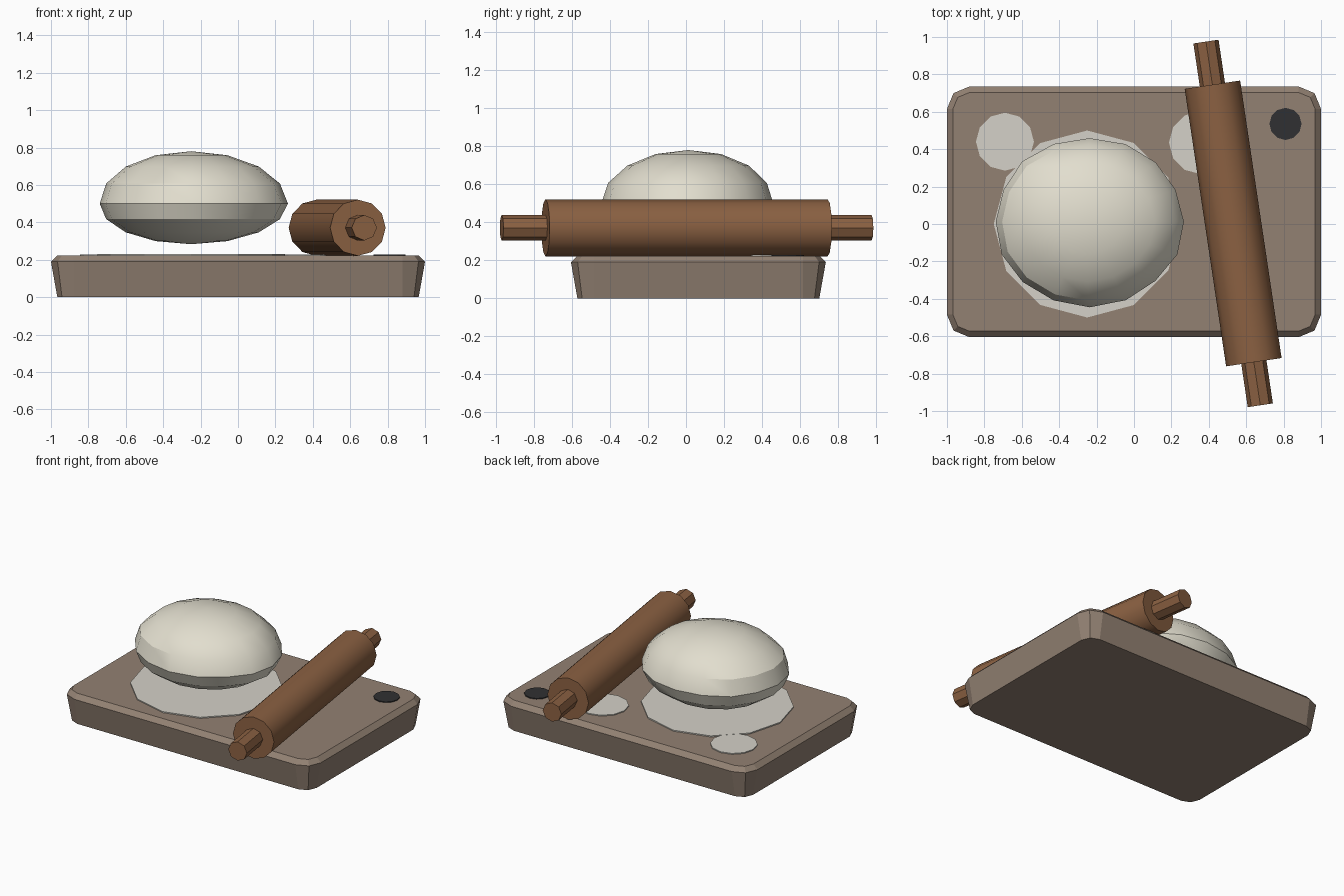
import bpy, bmesh
from math import radians, sin, cos, pi

if "Cube" in bpy.data.objects:
    bpy.data.objects.remove(bpy.data.objects["Cube"])


def material(name, rgb):
    m = bpy.data.materials.new(name)
    m.diffuse_color = (*rgb, 1)
    m.use_nodes = True
    m.node_tree.nodes["Principled BSDF"].inputs["Base Color"].default_value = m.diffuse_color
    return m


BOARD = material("board_wood", (0.29, 0.22, 0.17))
PIN = material("pin_wood", (0.26, 0.12, 0.055))
DOUGH = material("dough_cream", (0.76, 0.73, 0.62))
FLOUR = material("flour_white", (0.66, 0.64, 0.58))
DARK = material("dark_spot", (0.03, 0.03, 0.032))


def add_object(name, bm, mat, smooth=None):
    bmesh.ops.recalc_face_normals(bm, faces=bm.faces)
    me = bpy.data.meshes.new(name)
    bm.to_mesh(me)
    bm.free()
    me.materials.append(mat)
    ob = bpy.data.objects.new(name, me)
    bpy.context.collection.objects.link(ob)
    if smooth:
        bpy.ops.object.select_all(action='DESELECT')
        ob.select_set(True)
        bpy.context.view_layer.objects.active = ob
        bpy.ops.object.shade_smooth_by_angle(angle=radians(smooth))
    return ob


def cylinder(name, sides, radius, depth, loc, mat, rot=(0, 0, 0), smooth=None):
    bm = bmesh.new()
    bmesh.ops.create_cone(bm, cap_ends=True, segments=sides,
                          radius1=radius, radius2=radius, depth=depth)
    ob = add_object(name, bm, mat, smooth)
    ob.location = loc
    ob.rotation_euler = rot
    return ob


# Board: rounded rectangle lofted through three levels (taper and top bevel)
def board_ring(bm, z, inset):
    hx, hy, cy, r = 1.0, 0.67, 0.065, 0.12
    ring = []
    for k, (sx, sy) in enumerate([(1, 1), (-1, 1), (-1, -1), (1, -1)]):
        for step in range(3):
            a = k * pi / 2 + step * pi / 4
            ring.append(bm.verts.new((sx * (hx - r) + (r - inset) * cos(a),
                                      cy + sy * (hy - r) + (r - inset) * sin(a), z)))
    return ring


bm = bmesh.new()
rings = [board_ring(bm, z, i) for z, i in [(0, 0.034), (0.19, 0), (0.222, 0.032)]]
n = len(rings[0])
for low, high in zip(rings, rings[1:]):
    for i in range(n):
        j = (i + 1) % n
        bm.faces.new((low[i], low[j], high[j], high[i]))
bm.faces.new(rings[0][::-1])
bm.faces.new(rings[-1])
add_object("board", bm, BOARD)

# Dough: squashed sphere, flatter underneath, slightly uneven
bm = bmesh.new()
bmesh.ops.create_uvsphere(bm, u_segments=16, v_segments=8, radius=1)
for v in bm.verts:
    x, y, z = v.co
    wobble = 1 + 0.012 * sin(3 * x + 5 * y) * (1 - z * z)
    v.co = (-0.237 + 0.503 * x * wobble - 0.013 * abs(z),
            0.012 + 0.452 * y * wobble,
            0.5 + (0.28 if z > 0 else 0.217) * z)
add_object("dough", bm, DOUGH, smooth=30)

# Flour patches and dark spot lying on the board
for name, x, y, r, mat, top in [("flour_main", -0.25, 0.0, 0.5, FLOUR, 0.230),
                                ("flour_left", -0.69, 0.44, 0.155, FLOUR, 0.229),
                                ("flour_right", 0.355, 0.435, 0.168, FLOUR, 0.229),
                                ("dark_spot", 0.81, 0.535, 0.086, DARK, 0.228)]:
    cylinder(name, 12, r, 0.012, (x, y, top - 0.006), mat)

# Rolling pin: body and two handles along one slanted axis
yaw = radians(8.5)
turn = (radians(90), 0, yaw)


def on_axis(t):
    return (0.53 + t * sin(yaw), 0.003 - t * cos(yaw), 0.371)


cylinder("pin_body", 12, 0.15, 1.5, on_axis(0), PIN, turn, smooth=35)
for name, side in [("pin_handle_front", 1), ("pin_handle_back", -1)]:
    cylinder(name, 8, 0.068, 0.26, on_axis(side * 0.853), PIN, turn)
